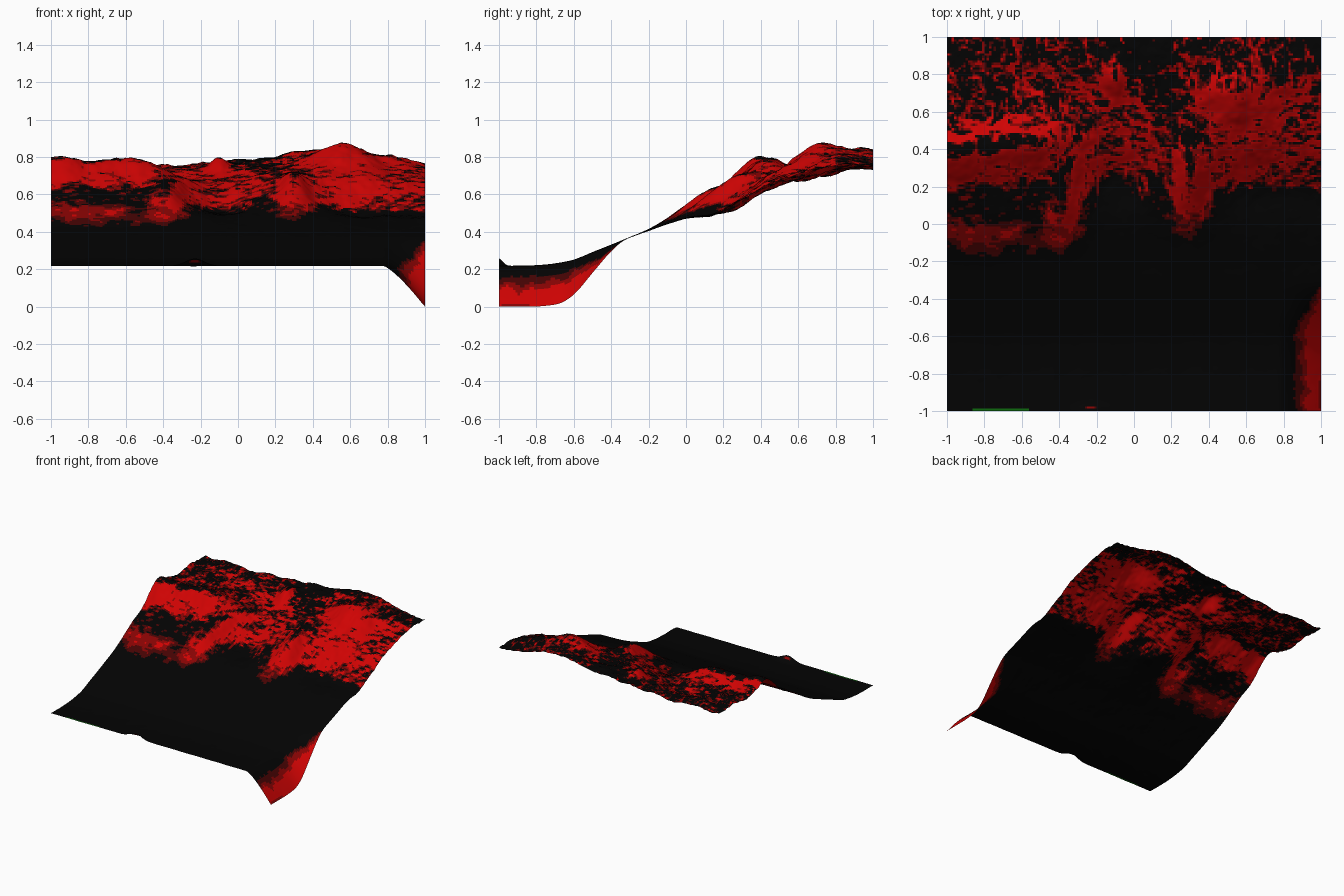
import bpy, bmesh, math
from mathutils import Vector, noise

if "Cube" in bpy.data.objects:
    bpy.data.objects.remove(bpy.data.objects["Cube"])

# Average hillside section, height every 0.1 from front (y=-1) to back (y=1)
SECTION = [.218, .217, .220, .230, .250, .290, .330, .370, .407, .450, .500,
           .545, .590, .640, .680, .705, .725, .740, .750, .755, .757]

# Landforms: x, y, x radius, y radius, height change
FORMS = [
    (-.97, .37, .24, .14, .120),   # left hill
    (-.58, .42, .20, .13, .095),   # left hill shoulder
    (-.80, .07, .38, .20, .050),   # left slope swell
    (-.38, .14, .09, .18, .065),   # left spur
    (-.08, .28, .19, .24, -.095),  # centre gully
    (-.20, .62, .20, .18, -.045),  # upper gully
    (.30, .24, .08, .18, .085),    # right spur
    (.68, .20, .24, .19, -.085),   # right bowl
    (1.0, .22, .15, .22, -.060),   # right edge hollow
    (1.0, .58, .16, .16, -.030),   # right edge saddle
    (.57, .71, .21, .18, .130),    # right summit
    (.57, 1.0, .20, .13, .060),    # summit back
    (.88, .80, .12, .12, .035),    # small right knoll
    (.22, .95, .28, .16, .050),    # back plateau
    (-.10, .78, .06, .09, .060),   # centre knoll
    (-.50, .75, .18, .12, -.045),  # back hollow
    (-.60, 1.0, .15, .10, -.020),  # back notch
    (-.23, -1.0, .07, .03, .040),  # front lip
]


def ramp(a, b, v):
    t = min(1, max(0, (v - a) / (b - a)))
    return t * t * (3 - 2 * t)


def bell(x, y, cx, cy, rx, ry):
    return math.exp(-((x - cx) / rx) ** 2 - ((y - cy) / ry) ** 2)


def section(y):
    f = min(19.999, max(0, (y + 1) * 10))
    i, t = int(f), f - int(f)
    p = [SECTION[min(20, max(0, i + k))] for k in (-1, 0, 1, 2)]
    return p[1] + .5 * t * (p[2] - p[0] + t * (2 * p[0] - 5 * p[1] + 4 * p[2] - p[3]
                            + t * (3 * (p[1] - p[2]) + p[3] - p[0])))


def height(x, y):
    z = section(y)
    for cx, cy, rx, ry, h in FORMS:
        z += h * bell(x, y, cx, cy, rx, ry)
    # scooped front right corner
    z -= .22 * max(0, (x - .78) / .22) ** 1.3 * ramp(-.3, -.7, y)
    # rock roughness grows uphill
    rough = .0015 + .017 * ramp(-.2, .45, y)
    z += rough * noise.fractal(Vector((x * 6, y * 6, 3.7)), .7, 2.0, 4)
    return max(0, z)


def material(name, rgb):
    m = bpy.data.materials.new(name)
    m.diffuse_color = (*rgb, 1)
    m.use_nodes = True
    m.node_tree.nodes["Principled BSDF"].inputs["Base Color"].default_value = m.diffuse_color
    return m


# Terrain sheet
bm = bmesh.new()
bmesh.ops.create_grid(bm, x_segments=160, y_segments=160, size=1)
for v in bm.verts:
    v.co.z = height(v.co.x, v.co.y)
bm.normal_update()

# Ground cover: dark on gentle ground, red on steep ground
for f in bm.faces:
    f.smooth = True
    x, y, _ = f.calc_center_median()
    n = f.normal
    slope = math.hypot(n.x, n.y) / max(.01, n.z)
    slope += .10 * noise.noise(Vector((x * 14, y * 14, 9)))
    limit = .66 - .32 * ramp(.2, .6, y) + .38 * ramp(-.3, -.45, y)
    limit += .25 * bell(x, y, .1, .9, .25, .25) + .2 * bell(x, y, .95, .95, .2, .2)
    f.material_index = sum(slope > limit + d for d in (-.08, 0, .09))
    if y < -.985 and -.86 < x < -.56:
        f.material_index = 4

mesh = bpy.data.meshes.new("terrain")
bm.to_mesh(mesh)
bm.free()
for name, rgb in (("dark_ground", (.001, .001, .001)), ("dim_red", (.06, .001, .001)),
                  ("mid_red", (.24, .001, .001)), ("red_rock", (.62, .001, .001)),
                  ("green_edge", (.004, .14, .004))):
    mesh.materials.append(material(name, rgb))
terrain = bpy.data.objects.new("terrain", mesh)
bpy.context.collection.objects.link(terrain)
